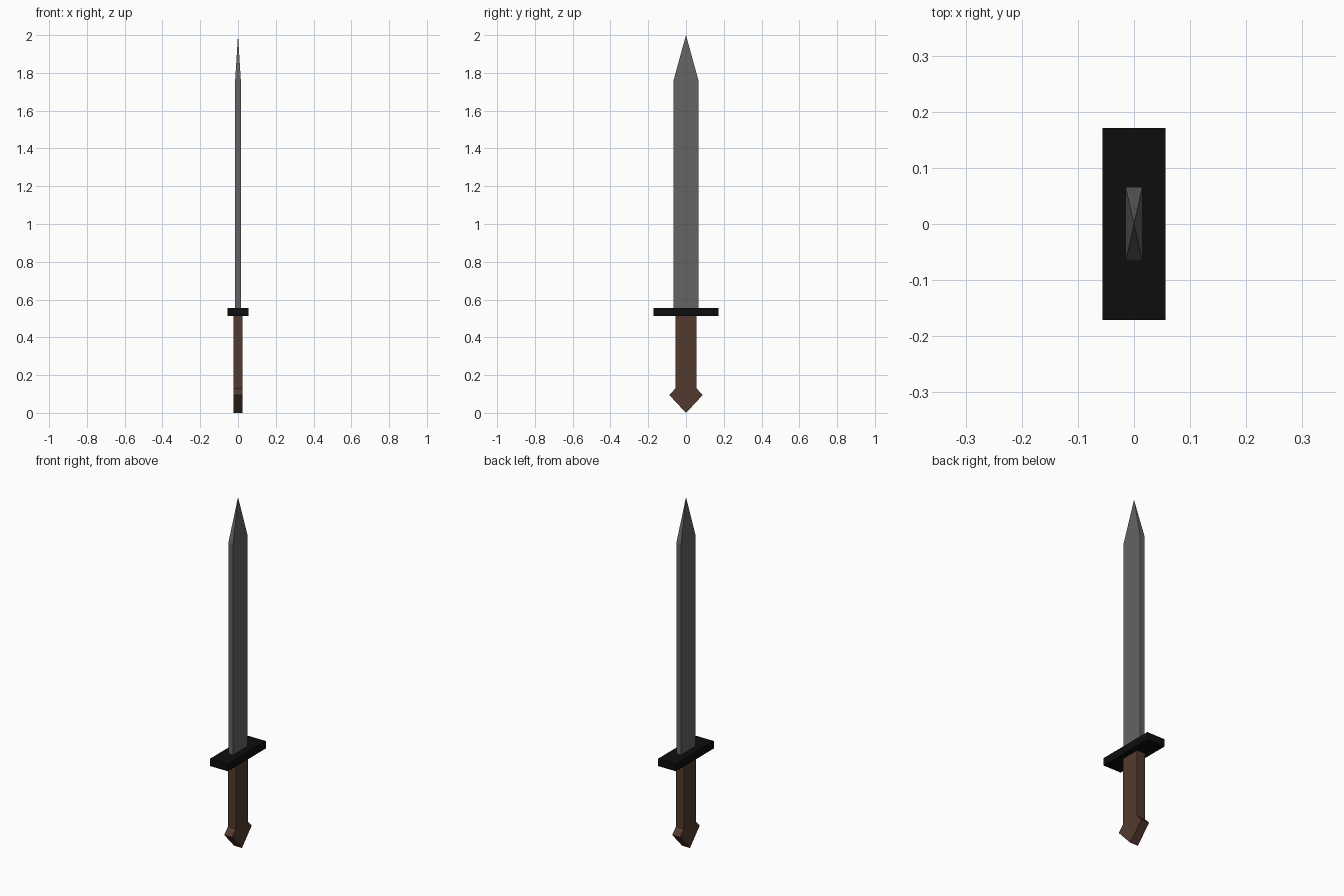
import bpy
import bmesh

cube = bpy.data.objects.get("Cube")
if cube:
    bpy.data.objects.remove(cube, do_unlink=True)


def make_material(name, rgb):
    mat = bpy.data.materials.new(name)
    mat.use_nodes = True
    mat.diffuse_color = (*rgb, 1)
    mat.node_tree.nodes["Principled BSDF"].inputs["Base Color"].default_value = (*rgb, 1)
    return mat


def finish(name, bm, mat):
    bmesh.ops.recalc_face_normals(bm, faces=bm.faces)
    mesh = bpy.data.meshes.new(name)
    bm.to_mesh(mesh)
    bm.free()
    mesh.materials.append(mat)
    obj = bpy.data.objects.new(name, mesh)
    bpy.context.collection.objects.link(obj)
    return obj


def extrude_profile(name, half_profile, half_x, mat):
    """Mirror a (y, z) half outline across y = 0 and give it thickness along x."""
    mirrored = [(-y, z) for y, z in reversed(half_profile) if y > 0]
    bm = bmesh.new()
    face = bm.faces.new([bm.verts.new((-half_x, y, z)) for y, z in half_profile + mirrored])
    out = bmesh.ops.extrude_face_region(bm, geom=[face])
    moved = [v for v in out["geom"] if isinstance(v, bmesh.types.BMVert)]
    bmesh.ops.translate(bm, verts=moved, vec=(2 * half_x, 0, 0))
    return finish(name, bm, mat)


steel = make_material("steel grey", (0.125, 0.125, 0.125))
black = make_material("guard black", (0.004, 0.004, 0.004))
wood = make_material("wood brown", (0.085, 0.042, 0.027))

# Grip and pointed pommel
extrude_profile("grip", [(0.055, 0.13), (0.055, 0.515)], 0.025, wood)
extrude_profile("pommel", [(0, 0), (0.089, 0.095), (0.055, 0.13)], 0.025, wood)

# Crossguard
extrude_profile("crossguard", [(0.171, 0.512), (0.171, 0.555)], 0.056, black)

# Blade: straight bar whose top face is poked up into a four-sided tip
bm = bmesh.new()
base = [bm.verts.new((x, y, 0.55)) for x, y in
        ((-0.015, -0.066), (0.015, -0.066), (0.015, 0.066), (-0.015, 0.066))]
bottom = bm.faces.new(base)
out = bmesh.ops.extrude_face_region(bm, geom=[bottom])
top = [f for f in out["geom"] if isinstance(f, bmesh.types.BMFace)]
bmesh.ops.translate(bm, verts=list(top[0].verts), vec=(0, 0, 1.21))
tip = bmesh.ops.poke(bm, faces=top)["verts"]
bmesh.ops.translate(bm, verts=tip, vec=(0, 0, 0.24))
finish("blade", bm, steel)
